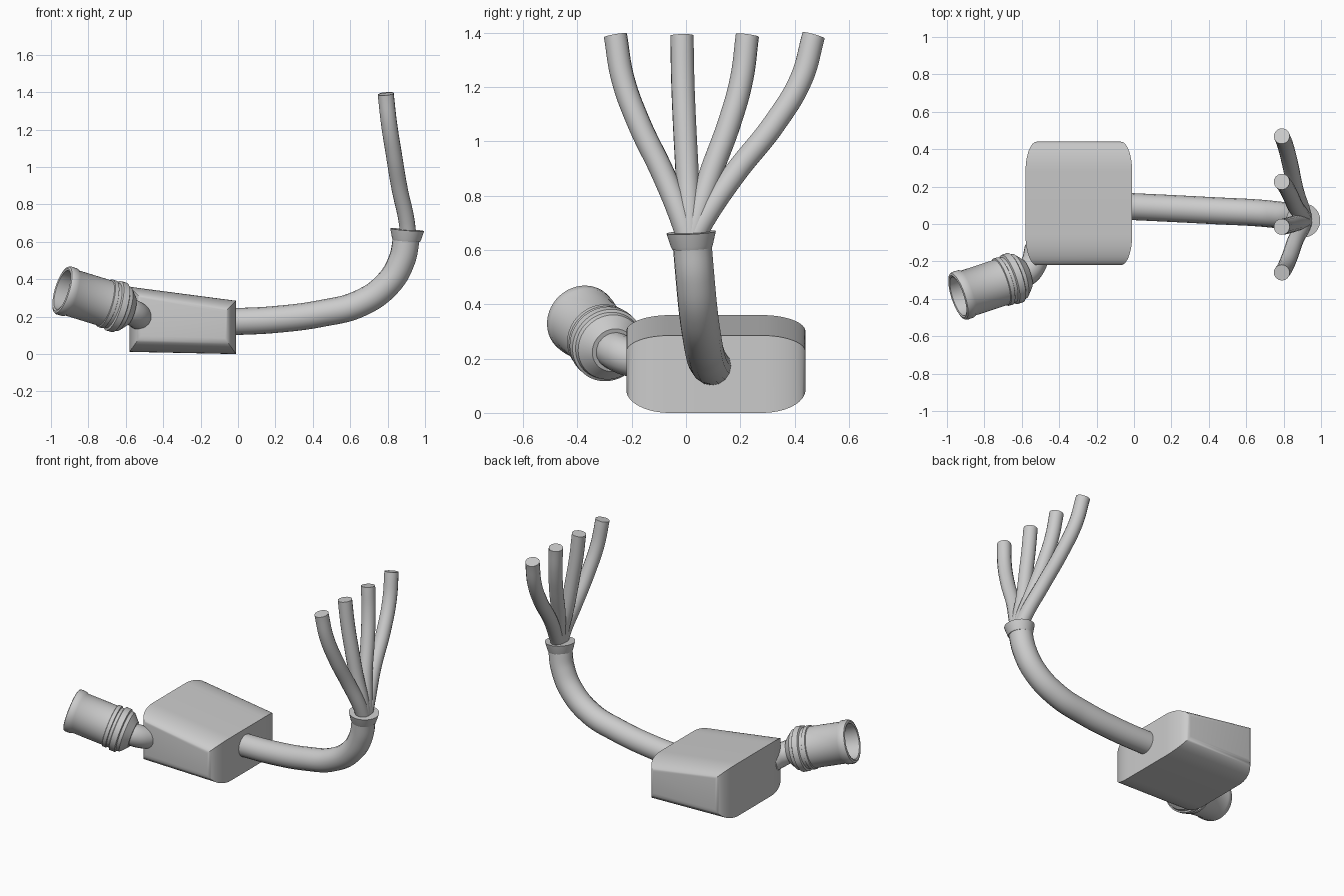
import bpy, bmesh, math
from mathutils import Vector

cube = bpy.data.objects.get("Cube")
if cube:
    bpy.data.objects.remove(cube, do_unlink=True)

grey = bpy.data.materials.new("light grey")
grey.use_nodes = True
COLOUR = (0.6, 0.6, 0.6, 1)
grey.diffuse_color = COLOUR
grey.node_tree.nodes["Principled BSDF"].inputs["Base Color"].default_value = COLOUR


def finish(name, mesh, angle=35):
    """Link a mesh as a named, smooth-shaded grey part."""
    mesh.materials.clear()
    mesh.materials.append(grey)
    obj = bpy.data.objects.new(name, mesh)
    bpy.context.collection.objects.link(obj)
    bpy.ops.object.select_all(action="DESELECT")
    obj.select_set(True)
    bpy.context.view_layer.objects.active = obj
    bpy.ops.object.shade_smooth_by_angle(angle=math.radians(angle))
    return obj


def loft(name, rings, closed_loop=False):
    """Skin a list of point rings; cap both ends, or join the last to the first."""
    bm = bmesh.new()
    loops = [[bm.verts.new(p) for p in ring] for ring in rings]
    pairs = list(zip(loops, loops[1:]))
    for a, b in pairs:
        n = len(a)
        for i in range(n):
            bm.faces.new((a[i], a[(i + 1) % n], b[(i + 1) % n], b[i]))
    bm.faces.new(loops[0])
    bm.faces.new(loops[-1])
    bmesh.ops.recalc_face_normals(bm, faces=bm.faces)
    mesh = bpy.data.meshes.new(name)
    bm.to_mesh(mesh)
    bm.free()
    return finish(name, mesh)


def lathe(name, origin, axis, profile, sides=48):
    """Revolve (distance, radius) pairs around an axis."""
    turn = Vector(axis).to_track_quat("Z", "Y")
    rings = []
    for d, r in profile:
        ring = []
        for i in range(sides):
            a = math.tau * i / sides
            ring.append(Vector(origin) + turn @ Vector((r * math.cos(a), r * math.sin(a), d)))
        rings.append(ring)
    return loft(name, rings)


def tube(name, points, radius):
    """Sweep a round section along a smooth path."""
    curve = bpy.data.curves.new(name, "CURVE")
    curve.dimensions = "3D"
    curve.bevel_depth = radius
    curve.bevel_resolution = 6
    curve.resolution_u = 10
    curve.use_fill_caps = True
    spline = curve.splines.new("BEZIER")
    spline.bezier_points.add(len(points) - 1)
    for bp, p in zip(spline.bezier_points, points):
        bp.co = p
        bp.handle_left_type = bp.handle_right_type = "AUTO"
    helper = bpy.data.objects.new(name + "_path", curve)
    bpy.context.collection.objects.link(helper)
    bpy.context.view_layer.update()
    mesh = bpy.data.meshes.new_from_object(
        helper.evaluated_get(bpy.context.evaluated_depsgraph_get()))
    bpy.data.objects.remove(helper)
    return finish(name, mesh)


# Housing: a wedge whose front and back rims round over, end edges stay crisp
def section(y, k):
    left, right = -0.58 + 0.06 * k, -0.01 - 0.06 * k
    low, drop = 0.085 * k, 0.06 * k
    return [(left, y, 0.012 + low), (right, y, low),
            (right, y, 0.285 - drop), (left, y, 0.36 - drop)]


STEPS, DEPTH = 12, 0.16
rounding = []
for i in range(STEPS + 1):
    a = math.pi / 2 * i / STEPS
    rounding.append((DEPTH * (1 - math.sin(a)), 1 - math.cos(a)))
front = [section(-0.22 + d, k) for d, k in reversed(rounding)]
back = [section(0.44 - d, k) for d, k in rounding]
loft("housing", [section(-0.22 + d, k) for d, k in rounding[::-1]][0:] + back)

# Main cable sweeping out of the housing and upward
tube("main_cable", [(-0.05, 0.095, 0.172), (0.2, 0.083, 0.185), (0.45, 0.07, 0.218),
                    (0.65, 0.06, 0.27), (0.8, 0.045, 0.375), (0.875, 0.033, 0.5),
                    (0.902, 0.022, 0.63)], 0.072)

# Flared collar
lathe("collar", (0.9, 0.022, 0.605), (0.08, -0.05, 1),
      [(0, 0.06), (0, 0.073), (0.012, 0.078), (0.06, 0.091)])

# Four wires fanning out from the collar
for i, end in enumerate((-0.26, -0.015, 0.226, 0.47)):
    base = 0.015
    path = [(x, base + (end - base) * f, z) for x, f, z in
            ((0.912, 0, 0.62), (0.9, 0.12, 0.72), (0.865, 0.36, 0.88),
             (0.833, 0.69, 1.07), (0.808, 0.9, 1.23), (0.79, 1, 1.39))]
    tube("wire_%d" % (i + 1), path, 0.043)

# Hollow socket with a lip, ring bands and a tapering back
lathe("socket", (-0.94, -0.387, 0.343), (0.91, 0.30, -0.28),
      [(0.26, 0.108), (0, 0.108), (-0.004, 0.118), (0, 0.129), (0.01, 0.134),
       (0.045, 0.133), (0.055, 0.126), (0.25, 0.126), (0.253, 0.133), (0.275, 0.133),
       (0.278, 0.126), (0.295, 0.126), (0.3, 0.138), (0.335, 0.138), (0.34, 0.128),
       (0.36, 0.124), (0.4, 0.082), (0.4, 0.06)])

# Bent neck joining socket and housing
tube("socket_neck", [(-0.61, -0.278, 0.241), (-0.57, -0.258, 0.226),
                     (-0.535, -0.21, 0.205), (-0.515, -0.13, 0.19)], 0.07)
